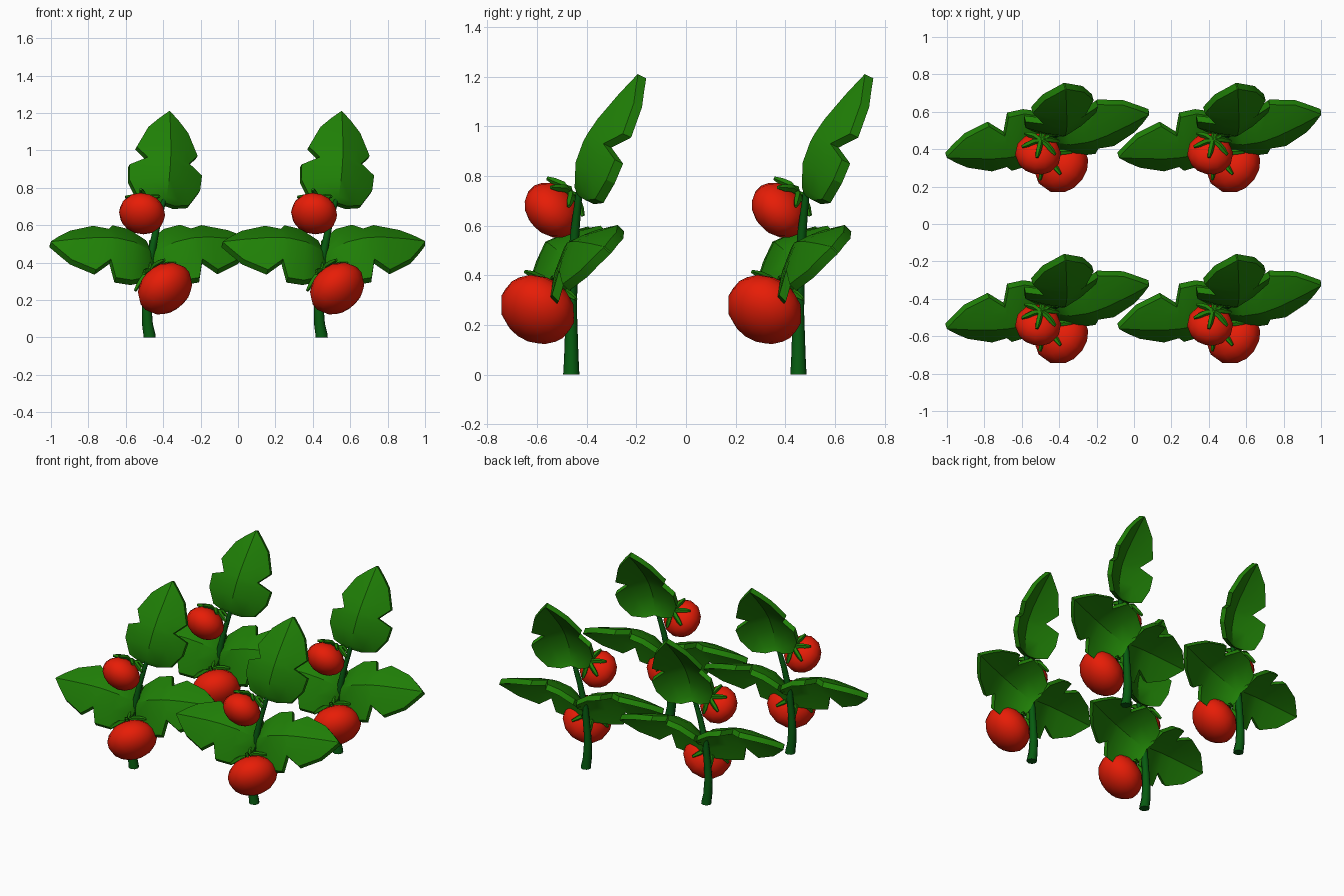
import bpy, bmesh, math
from mathutils import Vector, Matrix

if "Cube" in bpy.data.objects:
    bpy.data.objects.remove(bpy.data.objects["Cube"])


def material(name, rgb):
    m = bpy.data.materials.new(name)
    m.diffuse_color = (*rgb, 1)
    m.use_nodes = True
    m.node_tree.nodes["Principled BSDF"].inputs["Base Color"].default_value = m.diffuse_color
    return m


LEAF = material("leaf green", (0.014, 0.215, 0.002))
STEM = material("stem green", (0.002, 0.105, 0.005))
RED = material("fruit red", (0.80, 0.012, 0.002))

# four identical plants in a square; parts are modelled at the front left one
OFFSETS = [(x, y, 0) for x in (0, 0.92) for y in (0, 0.915)]


def place(name, bm, mat, angle=30):
    bmesh.ops.recalc_face_normals(bm, faces=bm.faces)
    for f in bm.faces:
        f.smooth = True
    for e in bm.edges:
        e.smooth = e.calc_face_angle(0) < math.radians(angle)
    me = bpy.data.meshes.new(name)
    bm.to_mesh(me)
    bm.free()
    me.materials.append(mat)
    for i, off in enumerate(OFFSETS):
        ob = bpy.data.objects.new(f"{name}_{i + 1}", me)
        ob.location = off
        bpy.context.collection.objects.link(ob)


def tube(bm, points, radii, sides=6):
    pts = [Vector(p) for p in points]
    rings = []
    last = q = None
    for i, p in enumerate(pts):
        t = (pts[min(i + 1, len(pts) - 1)] - pts[max(i - 1, 0)]).normalized()
        q = t.to_track_quat('Z', 'Y') if q is None else last.rotation_difference(t) @ q
        last = t
        ring = []
        for k in range(sides):
            a = 2 * math.pi * k / sides
            ring.append(bm.verts.new(p + q @ Vector((math.cos(a), math.sin(a), 0)) * radii[i]))
        rings.append(ring)
    for a, b in zip(rings, rings[1:]):
        for k in range(sides):
            j = (k + 1) % sides
            bm.faces.new((a[k], a[j], b[j], b[k]))
    bm.faces.new(rings[0])
    bm.faces.new(rings[-1])


# main stem
bm = bmesh.new()
tube(bm, [(-0.473, -0.462, 0), (-0.473, -0.462, 0.012), (-0.484, -0.462, 0.07),
          (-0.488, -0.462, 0.16), (-0.484, -0.462, 0.25), (-0.468, -0.458, 0.42),
          (-0.437, -0.447, 0.58), (-0.395, -0.43, 0.74)],
     [0.033, 0.032, 0.029, 0.026, 0.023, 0.021, 0.018, 0.013], 8)
place("stem", bm, STEM, 50)

# leaf outline: distance along midrib, half width
ROWS = [(0, 0.06), (0.025, 0.14), (0.12, 0.195), (0.21, 0.2), (0.245, 0.115),
        (0.32, 0.168), (0.45, 0.11), (0.51, 0.055), (0.56, 0.003)]
COLS = (-1, -0.5, 0, 0.5, 1)


def leaf(name, base, tip, across, rise=0.08):
    base, tip = Vector(base), Vector(tip)
    u = (tip - base).normalized()
    scale = (tip - base).length / 0.56
    n = u.cross(Vector(across)).normalized()
    if n.y > 0:
        n = -n
    w = n.cross(u)
    bm = bmesh.new()
    layers = []
    for depth in (0, 0.038):
        grid = []
        for d, half in ROWS:
            s = d / 0.56
            arch = rise * math.sin(math.pi * s ** 0.7)
            row = []
            for c in COLS:
                v = abs(c) * half
                h = arch - 0.3 * v - v * v - depth
                row.append(bm.verts.new(base + u * d * scale + w * c * half + n * h))
            grid.append(row)
        layers.append(grid)
    top, low = layers
    R, C = len(ROWS) - 1, len(COLS) - 1
    for g in layers:
        for r in range(R):
            for c in range(C):
                bm.faces.new((g[r][c], g[r][c + 1], g[r + 1][c + 1], g[r + 1][c]))
    # rim
    loop = ([(0, c) for c in range(C)] + [(r, C) for r in range(R)]
            + [(R, c) for c in range(C, 0, -1)] + [(r, 0) for r in range(R, 0, -1)])
    for (a, b), (c, d) in zip(loop, loop[1:] + loop[:1]):
        bm.faces.new((top[a][b], top[c][d], low[c][d], low[a][b]))
    place(name, bm, LEAF, 27)


leaf("top_leaf", (-0.39, -0.435, 0.72), (-0.365, -0.195, 1.21), (0.95, 0.27, 0))
leaf("left_leaf", (-0.455, -0.455, 0.44), (-1.0, -0.56, 0.512), (0, 0.72, 0.69), 0.09)
leaf("right_leaf", (-0.46, -0.46, 0.435), (0.08, -0.33, 0.515), (0, 0.70, 0.72), 0.095)


def fruit(name, centre, axis, wide, tall, joint, spin):
    # squashed round fruit, tilted along its axis
    axis = Vector(axis).normalized()
    mat = Matrix.Translation(centre) @ axis.to_track_quat('Z', 'Y').to_matrix().to_4x4()
    bm = bmesh.new()
    bmesh.ops.create_uvsphere(bm, u_segments=14, v_segments=9, radius=1,
                              matrix=mat @ Matrix.Diagonal((wide, wide, tall, 1)))
    place(name, bm, RED, 60)

    # star of sepals lying on the fruit, and the stalk to the stem
    bm = bmesh.new()
    for k in range(6):
        a = spin + k * math.pi / 3
        pts = []
        for f, lift in ((0, 0.006), (0.35, 0.012), (0.62, 0.012), (0.86, 0.026)):
            r = f * wide
            z = tall * math.sqrt(1 - f * f) + lift
            pts.append(mat @ Vector((r * math.cos(a), r * math.sin(a), z)))
        tube(bm, pts, [0.013, 0.016, 0.015, 0.008], 5)
    start = mat @ Vector((0, 0, tall - 0.005))
    joint = Vector(joint)
    bend = (start + joint) / 2 + axis * 0.025
    tube(bm, [start, bend, joint], [0.013, 0.011, 0.012], 6)
    place(name + "_calyx", bm, LEAF, 40)


fruit("lower_fruit", (-0.39, -0.598, 0.262), (-0.58, 0.42, 0.70), 0.157, 0.120,
      (-0.468, -0.458, 0.42), 0.2)
fruit("upper_fruit", (-0.513, -0.54, 0.662), (0.15, 0.70, 0.70), 0.124, 0.097,
      (-0.41, -0.435, 0.69), 0.5)
